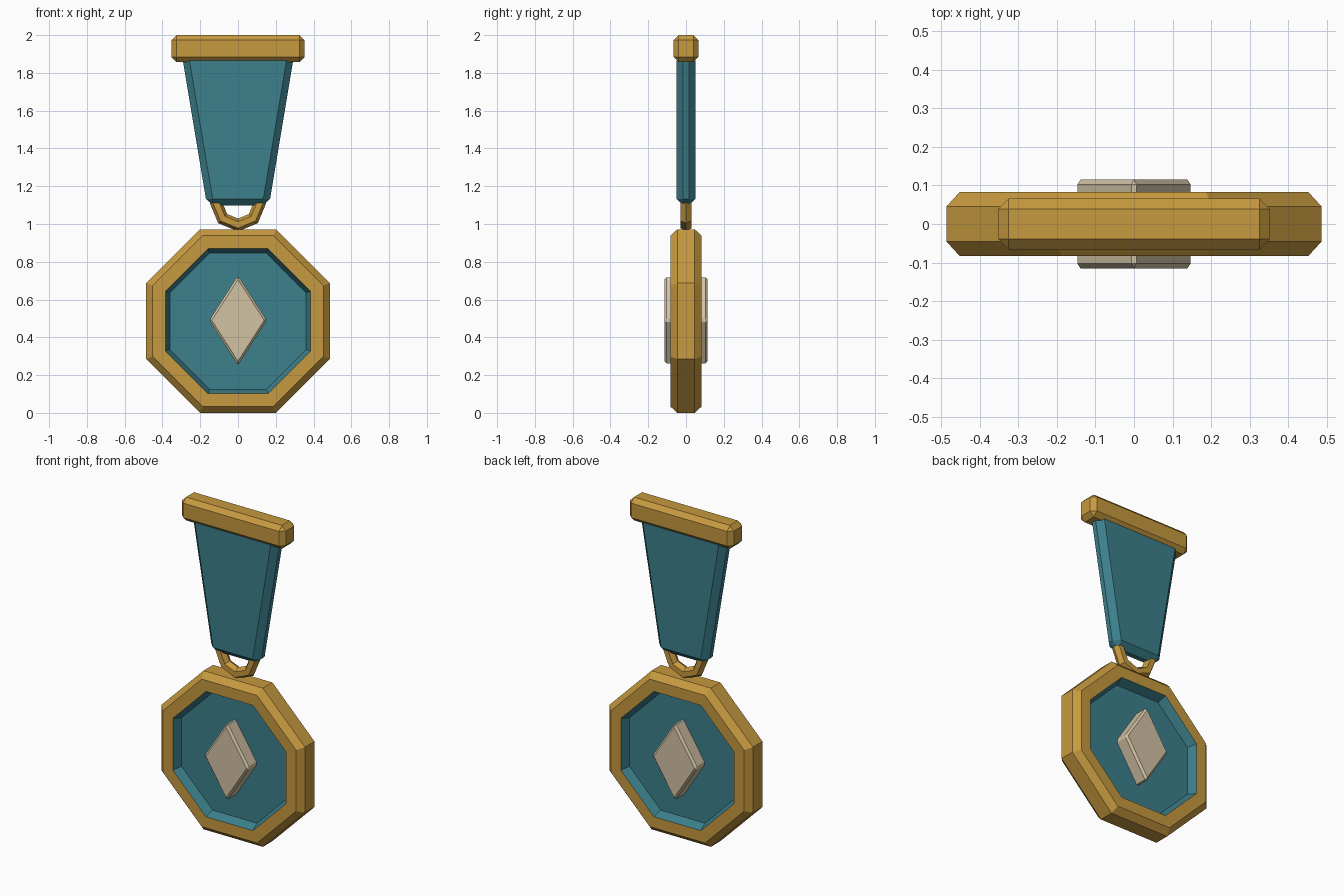
import bpy, bmesh, math

cube = bpy.data.objects.get("Cube")
if cube:
    bpy.data.objects.remove(cube)


def material(name, rgb):
    m = bpy.data.materials.new(name)
    m.use_nodes = True
    m.diffuse_color = (*rgb, 1)
    m.node_tree.nodes["Principled BSDF"].inputs["Base Color"].default_value = (*rgb, 1)
    return m


GOLD = material("antique gold", (0.57, 0.32, 0.05))
TEAL = material("teal", (0.045, 0.215, 0.26))
PEARL = material("pearl", (0.64, 0.54, 0.37))


def finish(name, bm, *mats):
    bmesh.ops.recalc_face_normals(bm, faces=bm.faces)
    mesh = bpy.data.meshes.new(name)
    bm.to_mesh(mesh)
    bm.free()
    for m in mats:
        mesh.materials.append(m)
    obj = bpy.data.objects.new(name, mesh)
    bpy.context.collection.objects.link(obj)
    return obj


def bevelled_plate(name, outline, half_depth, bevel, mat):
    """Extrude an (x, z) outline along y and chamfer every edge."""
    bm = bmesh.new()
    front = [bm.verts.new((x, -half_depth, z)) for x, z in outline]
    back = [bm.verts.new((x, half_depth, z)) for x, z in outline]
    bm.faces.new(front)
    bm.faces.new(back)
    n = len(outline)
    for i in range(n):
        j = (i + 1) % n
        bm.faces.new((front[i], front[j], back[j], back[i]))
    bmesh.ops.recalc_face_normals(bm, faces=bm.faces)
    bmesh.ops.bevel(bm, geom=bm.edges[:], offset=bevel, segments=1,
                    affect='EDGES', clamp_overlap=True)
    return finish(name, bm, mat)


def revolve(name, loops, centre_z, sides=8):
    """Stack polygon loops of (apothem, y); the two end caps are closed."""
    bm = bmesh.new()
    step = math.tau / sides
    rings = []
    for apothem, y in loops:
        r = apothem / math.cos(step / 2)
        rings.append([bm.verts.new((r * math.cos(step * (k + 0.5)), y,
                                    centre_z + r * math.sin(step * (k + 0.5))))
                      for k in range(sides)])
    for level, (a, b) in enumerate(zip(rings, rings[1:])):
        for k in range(sides):
            j = (k + 1) % sides
            f = bm.faces.new((a[k], a[j], b[j], b[k]))
            # the sloping recess walls are enamel, the rim is metal
            f.material_index = 1 if level in (0, len(rings) - 2) else 0
    for cap in (rings[0], rings[-1]):
        bm.faces.new(cap).material_index = 1
    return finish(name, bm, GOLD, TEAL)


# Octagonal medal with an enamel recess on both sides
MEDAL_Z = 0.486
half = [(0.361, -0.03), (0.384, -0.083), (0.452, -0.083), (0.486, -0.046)]
revolve("medal", half + [(a, -y) for a, y in reversed(half)], MEDAL_Z)

# Diamond emblem passing through the medal
bevelled_plate("diamond_emblem",
               [(0.153, 0.49), (0, 0.728), (-0.153, 0.49), (0, 0.252)],
               0.115, 0.012, PEARL)

# Tapered ribbon
bevelled_plate("ribbon",
               [(-0.164, 1.098), (0.164, 1.098), (0.298, 1.9), (-0.298, 1.9)],
               0.05, 0.035, TEAL)

# Top bar
bevelled_plate("top_bar",
               [(-0.352, 1.857), (0.352, 1.857), (0.352, 2.0), (-0.352, 2.0)],
               0.066, 0.027, GOLD)

# Hanging ring between ribbon and medal
bpy.ops.mesh.primitive_torus_add(major_segments=8, minor_segments=6,
                                 major_radius=0.115, minor_radius=0.034,
                                 location=(0, 0, 1.11),
                                 rotation=(math.pi / 2, 0, 0))
ring = bpy.context.object
ring.name = "hanging_ring"
ring.data.materials.append(GOLD)
for p in ring.data.polygons:
    p.use_smooth = False
